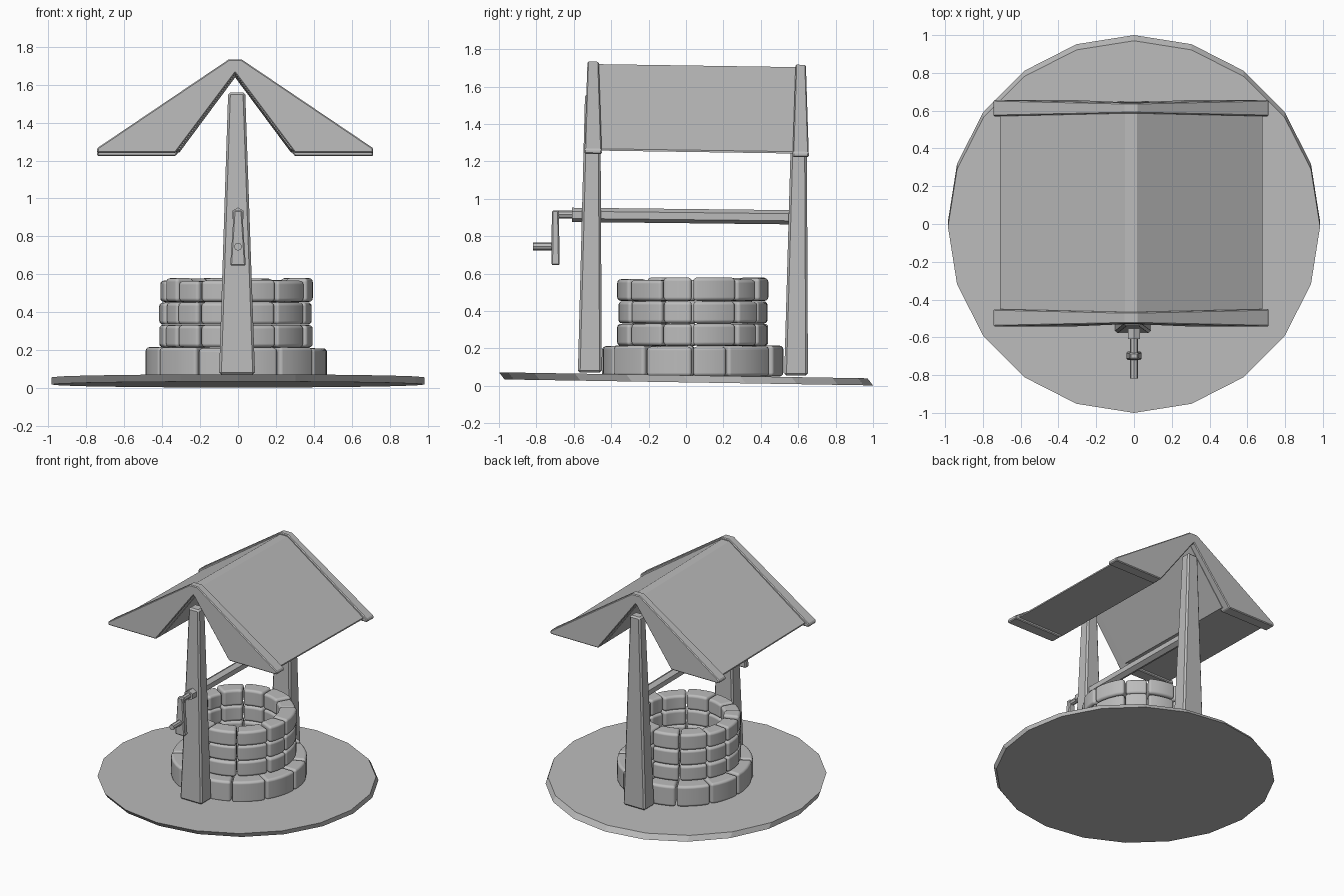
import bpy, bmesh, math, random
from math import cos, sin, radians
from mathutils import Vector

random.seed(4)
if "Cube" in bpy.data.objects:
    bpy.data.objects.remove(bpy.data.objects["Cube"])

GREY = (0.5, 0.5, 0.5, 1)
mat = bpy.data.materials.new("plain grey")
mat.use_nodes = True
mat.diffuse_color = GREY
mat.node_tree.nodes["Principled BSDF"].inputs["Base Color"].default_value = GREY


def loft(name, ring_a, ring_b, bevel=0.0, segments=1, smooth=False):
    """Solid joining two matching outlines, with optional bevelled edges."""
    bm = bmesh.new()
    a = [bm.verts.new(p) for p in ring_a]
    b = [bm.verts.new(p) for p in ring_b]
    bm.faces.new(a)
    bm.faces.new(b[::-1])
    for i in range(len(a)):
        j = (i + 1) % len(a)
        bm.faces.new((a[i], b[i], b[j], a[j]))
    bmesh.ops.recalc_face_normals(bm, faces=bm.faces)
    mesh = bpy.data.meshes.new(name)
    bm.to_mesh(mesh)
    bm.free()
    mesh.materials.append(mat)
    obj = bpy.data.objects.new(name, mesh)
    bpy.context.collection.objects.link(obj)
    if bevel:
        mod = obj.modifiers.new("bevel", "BEVEL")
        mod.width, mod.segments = bevel, segments
        mod.limit_method, mod.angle_limit = "ANGLE", radians(40)
        mod.harden_normals = smooth
    if smooth:
        for p in mesh.polygons:
            p.use_smooth = True
    return obj


def rect(x0, x1, y0, y1, z):
    return [(x0, y0, z), (x1, y0, z), (x1, y1, z), (x0, y1, z)]


def rod(name, p, q, r, sides):
    rings = [[(c[0] + r * sin(math.tau * i / sides), c[1],
               c[2] + r * cos(math.tau * i / sides)) for i in range(sides)]
             for c in (p, q)]
    return loft(name, *rings)


# Ground: slightly tilted disc
def disc(y, z, tilt):
    pts = []
    for i in range(20):
        a = math.tau * i / 20
        pts.append((0.985 * cos(a), y + 0.985 * sin(a), z - tilt * sin(a)))
    return pts


loft("ground_disc", disc(0.015, 0.018, 0.016), disc(-0.015, 0.056, 0.016))


# Stone rings
def stone(name, a0, a1, r0, r1, z0, z1):
    def outline(z):
        pts = []
        for r, order in ((r1, range(5)), (r0, range(4, -1, -1))):
            gap = 0.004 / r
            for i in order:
                a = a0 + gap + (a1 - a0 - 2 * gap) * i / 4
                pts.append((-0.01 + r * cos(a), 0.035 + r * sin(a), z))
        return pts
    loft(name, outline(z0), outline(z1), 0.02, 3, True)


def course(name, joints, r0, r1, z0, z1, wobble):
    for i, a in enumerate(joints):
        b = joints[i + 1] if i + 1 < len(joints) else joints[0] + 360
        stone(f"{name}_{i + 1}", radians(a), radians(b), r0,
              r1 + random.uniform(-0.007, 0.005), z0,
              z1 + random.uniform(-wobble, wobble))


base_joints = [-32, 0, 23, 61, 90, 118, 148, 178, 212, 245, 270, 298]
wall_joints = [-24, 0, 36, 60, 90, 120, 150, 175, 200, 219, 241, 270, 302]
course("base_stone", base_joints, 0.28, 0.483, 0.05, 0.212, 0.004)
for k in range(3):
    z = 0.214 + 0.12 * k
    course(f"wall_stone_row_{k + 1}", wall_joints, 0.28, 0.402, z, z + 0.118,
           0.008 if k == 2 else 0.001)

# Tapered posts
loft("front_post", rect(-0.1, 0.09, -0.578, -0.45, 0.07),
     rect(-0.052, 0.038, -0.54, -0.458, 1.56), 0.012)
loft("back_post", rect(-0.1, 0.09, 0.525, 0.652, 0.055),
     rect(-0.052, 0.038, 0.567, 0.645, 1.545), 0.012)


# Roof: solid body with an inverted V underside, and a trim at each end
def roof_part(name, half, bottom, eave, top, ridge, inner, peak, ends, slim, bevel):
    right = [(ridge, top), (half, eave), (half, bottom), (inner, bottom)]
    outline = right + [(0, peak)] + [(-x, z) for x, z in reversed(right)]
    rings = []
    for y, lean in zip(ends, (slim, -slim)):
        rings.append([(x - 0.015, y + lean * (z - bottom) / (top - bottom),
                       z - 0.015 * (y + 0.5)) for x, z in outline])
    loft(name, *rings, bevel)


roof_part("roof_body", 0.695, 1.258, 1.268, 1.72, 0.032, 0.295, 1.655,
          (-0.47, 0.60), 0, 0)
for label, ends in (("front", (-0.543, -0.45)), ("back", (0.57, 0.657))):
    roof_part(f"{label}_roof_trim", 0.728, 1.24, 1.265, 1.733, 0.034, 0.315, 1.66,
              ends, 0.016, 0.006)

# Axle and crank
rod("axle", (0, -0.61, 0.914), (0, 0.56, 0.901), 0.038, 6)
rod("crank_shaft", (0, -0.69, 0.915), (0, -0.60, 0.915), 0.021, 8)
loft("crank_arm", rect(-0.041, 0.041, -0.72, -0.675, 0.645),
     rect(-0.022, 0.022, -0.717, -0.68, 0.938), 0.007)
rod("crank_handle", (0, -0.818, 0.745), (0, -0.69, 0.745), 0.021, 8)
